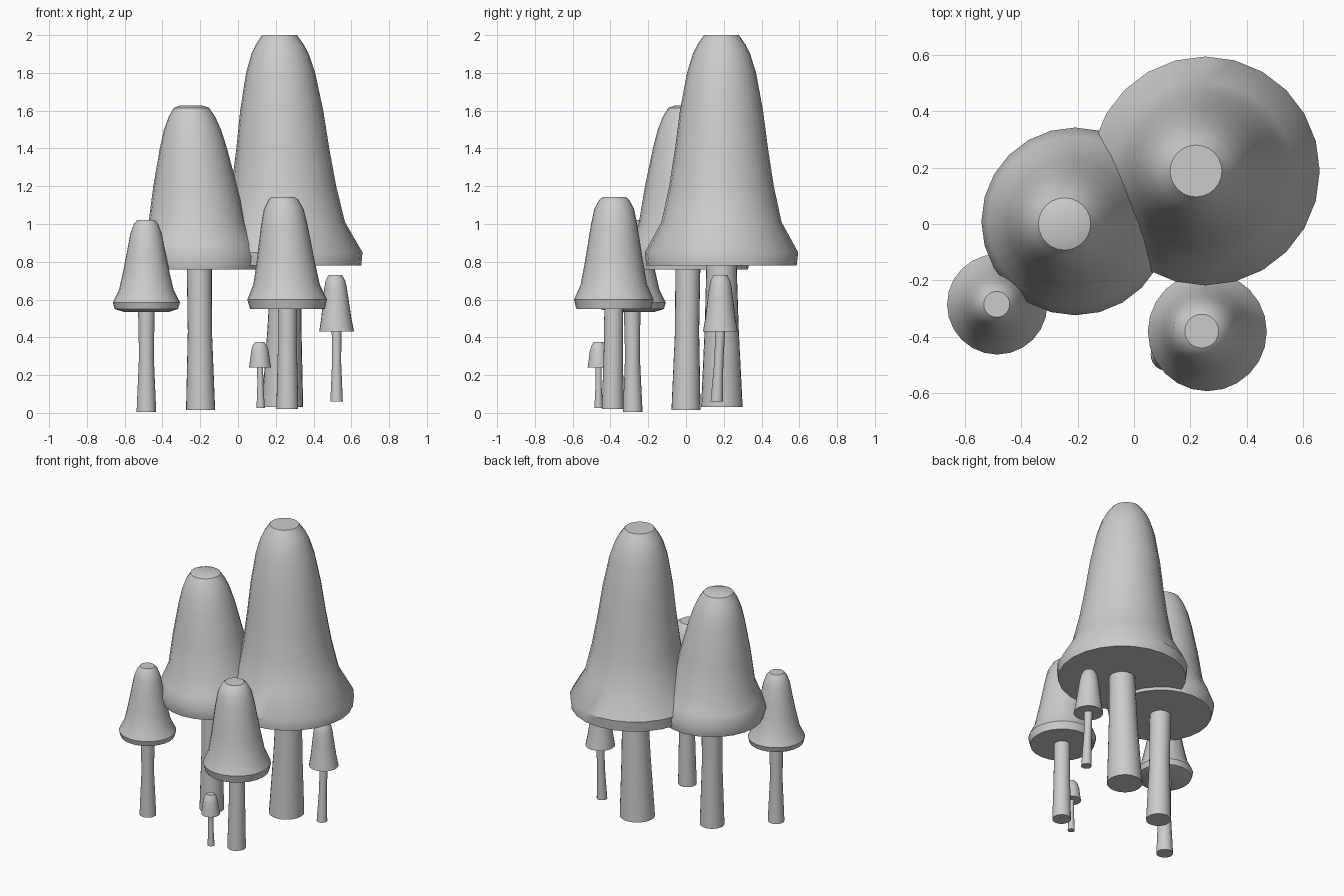
import bpy, math

SIDES = 24


def loft(name, rings):
    """Closed smooth tube through rings given as (x, y, z, radius)."""
    verts, faces = [], []
    for x, y, z, r in rings:
        for i in range(SIDES):
            a = 2 * math.pi * i / SIDES
            verts.append((x + r * math.cos(a), y + r * math.sin(a), z))
    for k in range(len(rings) - 1):
        for i in range(SIDES):
            j = (i + 1) % SIDES
            faces.append((k * SIDES + i, k * SIDES + j,
                          (k + 1) * SIDES + j, (k + 1) * SIDES + i))
    faces.append(tuple(reversed(range(SIDES))))
    last = (len(rings) - 1) * SIDES
    faces.append(tuple(range(last, last + SIDES)))
    mesh = bpy.data.meshes.new(name)
    mesh.from_pydata(verts, [], faces)
    obj = bpy.data.objects.new(name, mesh)
    bpy.context.collection.objects.link(obj)
    bpy.ops.object.select_all(action='DESELECT')
    obj.select_set(True)
    bpy.context.view_layer.objects.active = obj
    bpy.ops.object.shade_smooth_by_angle(angle=math.radians(35))


def mushroom(name, base, under, top, stem, cap):
    """base/under/top: centres of stem foot, cap underside and cap top (x, y, z).
    stem: radii at foot, middle, top.  cap: (z, radius) from the bottom up."""
    z0, z1, z2 = base[2], under[2], top[2]
    rings = []
    for t, r in zip((0, 0.55, 1), stem):
        x, y = (base[i] + (under[i] - base[i]) * t for i in (0, 1))
        rings.append((x, y, z0 + (z1 + 0.01 - z0) * t, r))
    loft(name + "_stem", rings)
    rings = []
    for z, r in cap:
        t = (z - z1) / (z2 - z1)
        rings.append((under[0] + (top[0] - under[0]) * t,
                      under[1] + (top[1] - under[1]) * t, z, r))
    loft(name + "_cap", rings)


# Two large mushrooms with merging caps
mushroom("tallest", (0.235, 0.19, 0.03), (0.255, 0.188, 0.78), (0.22, 0.188, 2.0),
         (0.11, 0.09, 0.08),
         [(0.78, 0.398), (0.85, 0.406), (1.01, 0.318), (1.2, 0.277), (1.4, 0.246),
          (1.6, 0.22), (1.8, 0.183), (1.9, 0.152), (1.95, 0.127), (2.0, 0.092)])
mushroom("second", (-0.198, 0.0, 0.015), (-0.205, 0.01, 0.76), (-0.247, 0.0, 1.627),
         (0.077, 0.064, 0.066),
         [(0.76, 0.318), (0.83, 0.333), (0.9, 0.305), (1.0, 0.258), (1.2, 0.222),
          (1.4, 0.178), (1.5, 0.151), (1.57, 0.122), (1.615, 0.093), (1.627, 0.06)])

# Two medium mushrooms
mushroom("medium_front", (0.261, -0.388, 0.02), (0.262, -0.382, 0.55), (0.24, -0.38, 1.143),
         (0.058, 0.051, 0.05),
         [(0.55, 0.198), (0.6, 0.211), (0.68, 0.176), (0.8, 0.154), (0.9, 0.138),
          (1.0, 0.122), (1.08, 0.105), (1.13, 0.078), (1.143, 0.06)])
mushroom("medium_left", (-0.485, -0.282, 0.005), (-0.485, -0.285, 0.535), (-0.487, -0.285, 1.022),
         (0.052, 0.039, 0.044),
         [(0.535, 0.12), (0.55, 0.168), (0.585, 0.178), (0.65, 0.145), (0.75, 0.122),
          (0.85, 0.102), (0.95, 0.083), (1.0, 0.064), (1.022, 0.046)])

# Two little mushrooms
mushroom("small_right", (0.522, 0.163, 0.06), (0.522, 0.182, 0.432), (0.515, 0.182, 0.73),
         (0.033, 0.024, 0.026),
         [(0.432, 0.092), (0.5, 0.08), (0.58, 0.07), (0.66, 0.06), (0.7, 0.052), (0.73, 0.036)])
mushroom("tiny_front", (0.12, -0.463, 0.025), (0.117, -0.463, 0.24), (0.115, -0.463, 0.375),
         (0.022, 0.016, 0.016),
         [(0.24, 0.058), (0.29, 0.051), (0.33, 0.046), (0.36, 0.036), (0.375, 0.025)])
